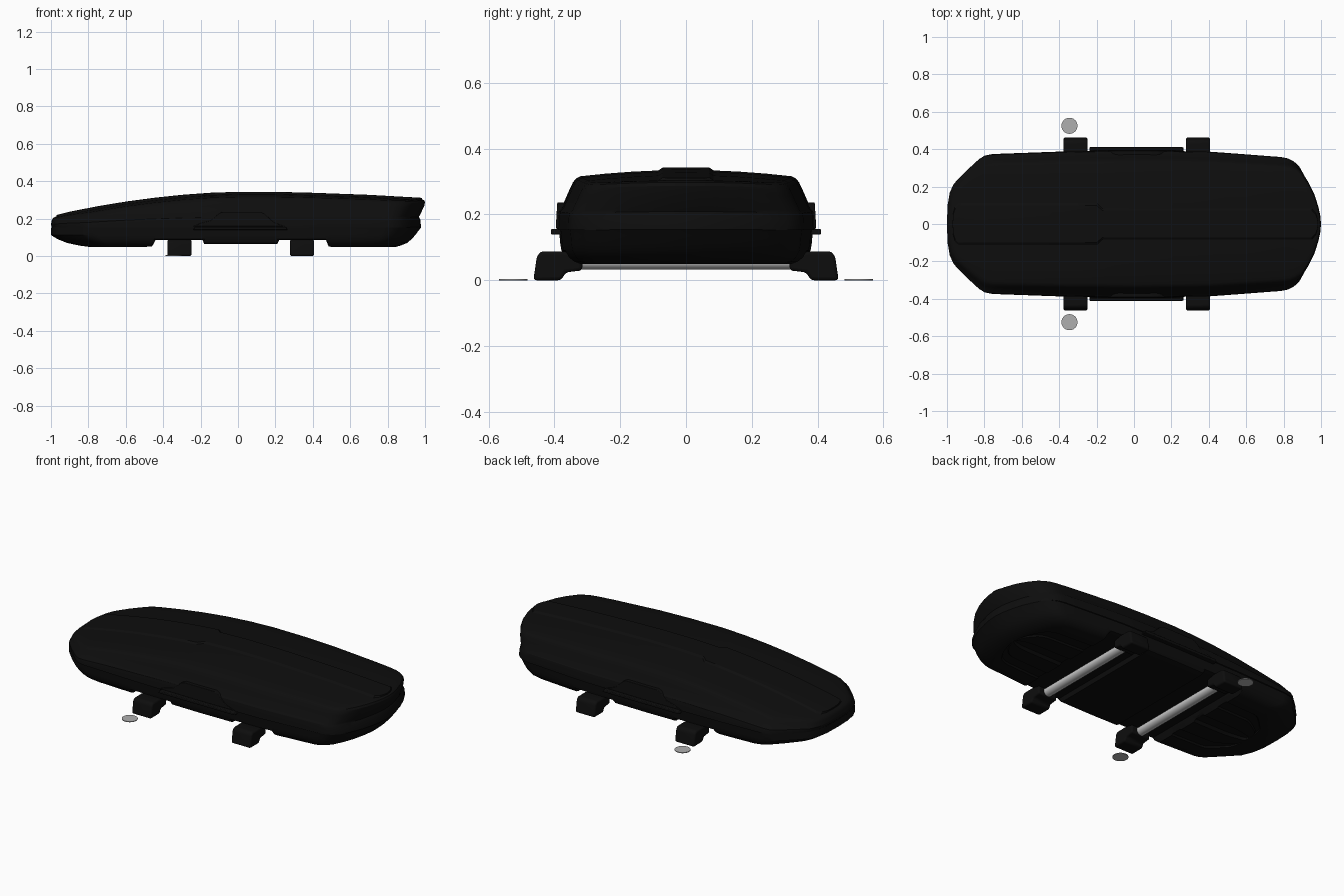
import bpy, bmesh, math

if "Cube" in bpy.data.objects:
    bpy.data.objects.remove(bpy.data.objects["Cube"])


def material(name, v):
    m = bpy.data.materials.new(name)
    m.diffuse_color = (v, v, v, 1)
    m.use_nodes = True
    m.node_tree.nodes["Principled BSDF"].inputs["Base Color"].default_value = m.diffuse_color
    return m


BLACK = material("satin black", 0.0042)
METAL = material("brushed metal", 0.55)
DISC = material("light grey", 0.43)


def lerp(table, x):
    for (x0, v0), (x1, v1) in zip(table, table[1:]):
        if x <= x1:
            return v0 + (v1 - v0) * max(0, x - x0) / (x1 - x0)
    return table[-1][1]


def finish(name, bm, mat, angle=30, bevel=0, mirror=False):
    me = bpy.data.meshes.new(name)
    bm.to_mesh(me)
    bm.free()
    me.materials.append(mat)
    ob = bpy.data.objects.new(name, me)
    bpy.context.collection.objects.link(ob)
    bpy.ops.object.select_all(action='DESELECT')
    ob.select_set(True)
    bpy.context.view_layer.objects.active = ob
    bpy.ops.object.shade_smooth_by_angle(angle=math.radians(angle))
    if mirror:
        mod = ob.modifiers.new("mirror", 'MIRROR')
        mod.use_axis = (False, True, False)
        mod.merge_threshold = 0.0005
    if bevel:
        mod = ob.modifiers.new("bevel", 'BEVEL')
        mod.width, mod.segments = bevel, 3
    return ob


# Plan half-width, roof height and underside height along the length
PLAN = [(-1, 0), (-.997, .1), (-.985, .17), (-.965, .215), (-.9, .283), (-.83, .347),
        (-.8, .366), (-.76, .374), (-.4, .387), (0, .393), (.4, .387), (.8, .358),
        (.84, .35), (.87, .335), (.9, .31), (.935, .25), (.965, .18), (.987, .1), (.996, .05), (1, 0)]
ROOF = [(-1, .212), (-.9, .237), (-.75, .266), (-.6, .291), (-.45, .311), (-.3, .327),
        (-.15, .338), (0, .343), (.2, .343), (.4, .338), (.7, .327), (1, .31)]
UNDER = [(-.46, .05), (-.44, .086), (-.19, .086), (-.18, .063), (.21, .063),
         (.22, .086), (.47, .086), (.485, .05)]
XS = sorted({p[0] for p in PLAN + ROOF + UNDER}
            | {round(-.7 + .1 * i, 3) for i in range(15)} | {-.94, -.2, -.17, .95, .85})


def ring_point(x, x0, x1, w):
    """Plan outline point of a level whose ends sit at x0 and x1."""
    k = max(0, abs(x) - .5) / .5
    return x + k * ((x0 + 1) if x < 0 else (x1 - 1)), lerp(PLAN, x) * w


def loft(name, columns, flip):
    bm = bmesh.new()
    grid = [[bm.verts.new(p) for p in col] for col in columns]
    for a, b in zip(grid, grid[1:]):
        for j in range(len(a) - 1):
            f = (a[j], a[j + 1], b[j + 1], b[j])
            bm.faces.new(f[::-1] if flip else f)
    bmesh.ops.remove_doubles(bm, verts=bm.verts, dist=.0003)
    return finish(name, bm, BLACK, 28, mirror=True)


# Lid: wall levels, then across the roof to the raised centre ridge
def roof(x, y):
    return lerp(ROOF, x) - .008 - .02 * (y / .33) ** 2


LID = [(0, -.995, .978, 1), (.25, -.999, .976, .997), (.37, -1, .967, .988), (.43, -.999, .972, .963),
       (.75, -.995, .995, .905), (.9, -.99, 1, .875), (.97, -.983, .996, .85), (1, -.97, .985, .815)]
cols = []
for s in XS:
    col = []
    for h, x0, x1, w in LID:
        x, y = ring_point(s, x0, x1, w)
        col.append((x, y, .153 + h * (roof(x, y) - .153)))
    r = lerp([(-.2, .1), (-.17, .072)], x)
    ridge = min(r, y * .6)
    foot = min(r + .012, y * .7)
    for t in (.33, .67, 1):
        yy = y + (foot - y) * t
        col.append((x, yy, roof(x, yy)))
    col.append((x, ridge, roof(x, ridge) + .008))
    col.append((x, 0, roof(x, 0) + .008))
    cols.append(col)
loft("lid", cols, False)

# Base: wall levels down, then the underside with bar channels and centre groove
BASE = [(.154, -.998, .98, .985), (.135, -1, .965, .978), (.112, -1, .948, .973), (.09, -.965, .928, .963),
        (.07, -.915, .905, .935), (.056, -.85, .87, .89), (.049, -.8, .845, .84)]
cols = []
for s in XS:
    col = []
    for z, x0, x1, w in BASE:
        x, y = ring_point(s, x0, x1, w)
        col.append((x, y, max(z, lerp(UNDER, s) if -.5 < s < .5 else 0)))
    z = col[-1][2]
    for k, dz in ((.72, 0), (.69, .008), (.5, .008), (.47, 0), (.14, 0), (.09, .013), (0, .013)):
        col.append((x, y * k, max(z, .049 + dz)))
    cols.append(col)
loft("base", cols, True)


def prism(name, pts, place, mat=BLACK, bevel=0):
    """Extrude a 2D profile between the two ends given by place(p, end)."""
    bm = bmesh.new()
    a, b = ([bm.verts.new(place(p, e)) for p in pts] for e in (0, 1))
    bm.faces.new(a)
    bm.faces.new(b[::-1])
    for i in range(len(pts)):
        j = (i + 1) % len(pts)
        bm.faces.new((a[i], b[i], b[j], a[j]))
    bmesh.ops.recalc_face_normals(bm, faces=bm.faces)
    return finish(name, bm, mat, 35, bevel)


PANEL = [(-.24, .158), (-.2, .175), (-.145, .19), (-.1, .23), (-.08, .236), (.12, .236), (.14, .228), (.19, .18), (.25, .158)]
HANDLE = [(-.24, .139), (.265, .139), (.255, .156), (-.23, .156)]
FOOT = [(.38, 0), (.464, 0), (.453, .074), (.44, .088), (.375, .088), (.315, .078), (.315, .03), (.365, .024)]

for side, label in ((-1, "front"), (1, "back")):
    # Grip panel and opening handle on each long side
    prism(label + "_grip_panel", PANEL,
          lambda p, e: (p[0], side * (.36 if e == 0 else .396 - .06 * max(0, p[1] - .158)), p[1]), bevel=.003)
    prism(label + "_handle", HANDLE,
          lambda p, e: (p[0], side * (.37, .411)[e], p[1]), bevel=.004)
    # Mounting feet
    for cx, end in ((-.313, "left"), (.342, "right")):
        prism(f"{label}_{end}_foot", FOOT,
              lambda p, e: (cx + (-.064, .064)[e], side * p[0], p[1]), bevel=.017)
    # Flat loose disc beside the left foot
    prism(label + "_disc", [(.043 * math.cos(i * math.pi / 16), .043 * math.sin(i * math.pi / 16)) for i in range(32)],
          lambda p, e: (-.345 + p[0], side * .525 + p[1], (0, .004)[e]), DISC)

# Crossbars
for cx, end in ((-.313, "left"), (.342, "right")):
    prism(end + "_crossbar", [(.029 * math.cos(i * math.pi / 12), .024 * math.sin(i * math.pi / 12)) for i in range(24)],
          lambda p, e: (cx + p[0], (-.36, .36)[e], .056 + p[1]), METAL)
